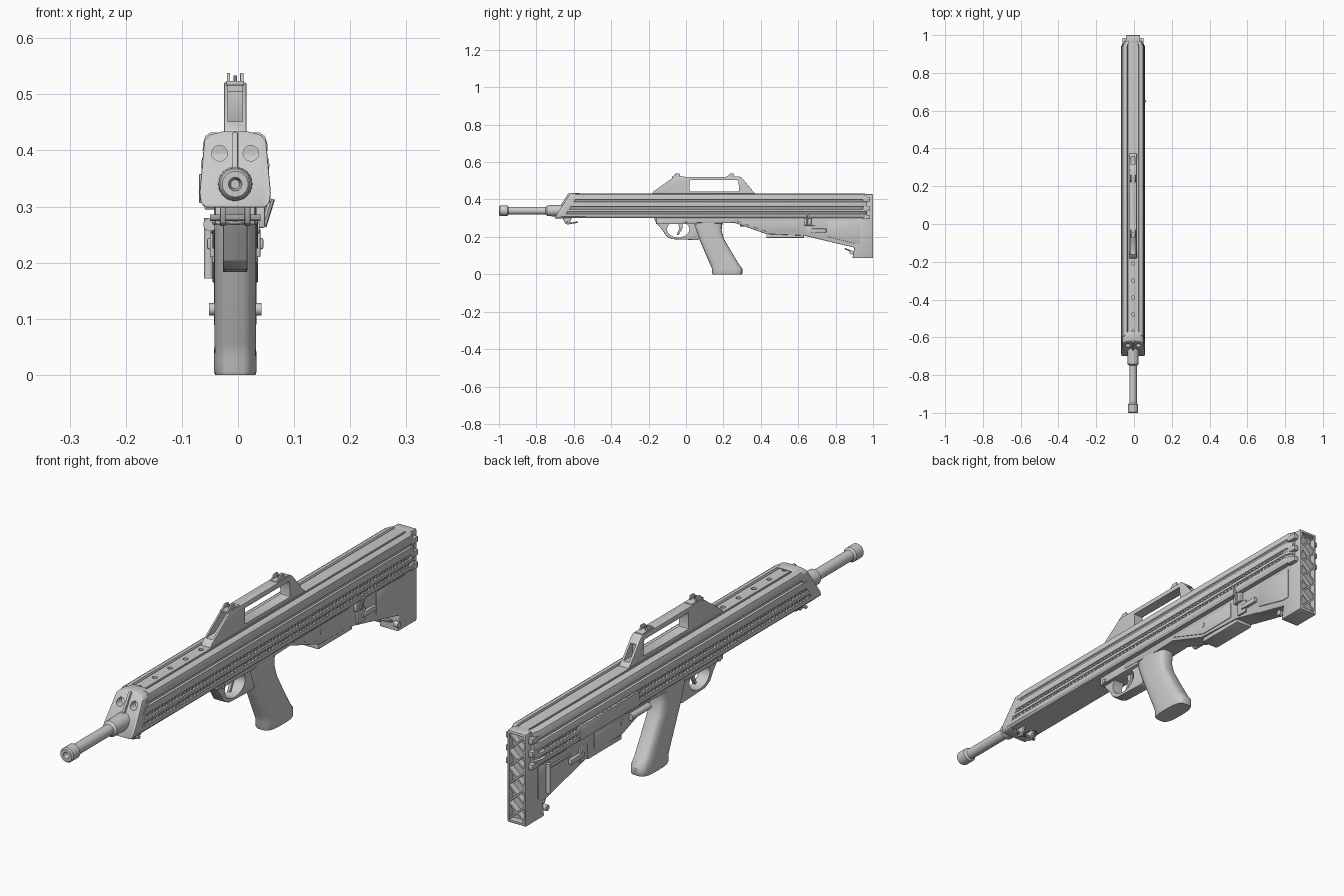
import bpy, bmesh, math
from mathutils import Vector, Matrix

if "Cube" in bpy.data.objects:
    bpy.data.objects.remove(bpy.data.objects["Cube"])

CX = -0.005  # centre line of the model


def finish(name, bm, angle=35):
    bmesh.ops.recalc_face_normals(bm, faces=bm.faces)
    me = bpy.data.meshes.new(name)
    bm.to_mesh(me)
    bm.free()
    me.shade_smooth()
    me.set_sharp_from_angle(angle=math.radians(angle))
    ob = bpy.data.objects.new(name, me)
    bpy.context.collection.objects.link(ob)
    return ob


def loft(name, rings, bevel=0, segs=2, closed=False):
    """Skin rings of equal vertex count; cap the ends unless closed."""
    bm = bmesh.new()
    vs = [[bm.verts.new(p) for p in r] for r in rings]
    n = len(rings[0])
    pairs = list(zip(vs, vs[1:])) + ([(vs[-1], vs[0])] if closed else [])
    for a, b in pairs:
        for i in range(n):
            j = (i + 1) % n
            bm.faces.new((a[i], a[j], b[j], b[i]))
    if not closed:
        bm.faces.new(vs[0])
        bm.faces.new(vs[-1])
    bmesh.ops.recalc_face_normals(bm, faces=bm.faces)
    if bevel:
        es = [e for e in bm.edges if e.calc_face_angle(0) > 0.5]
        bmesh.ops.bevel(bm, geom=es, offset=bevel, segments=segs, affect='EDGES', profile=0.5)
    return finish(name, bm)


def prism(name, pts, x0, x1, bevel=0.003):
    """Side outline (y, z) extruded across x, relative to the centre line."""
    return loft(name, [[(CX + x, y, z) for y, z in pts] for x in (x0, x1)], bevel)


def box(name, x, y, z, bevel=0.0015):
    return prism(name, [(y[0], z[0]), (y[1], z[0]), (y[1], z[1]), (y[0], z[1])], x[0], x[1], bevel)


def rod(name, a, b, r, n=16, r2=None):
    a, b = Vector((a[0] + CX, *a[1:])), Vector((b[0] + CX, *b[1:]))
    bm = bmesh.new()
    m = Matrix.Translation((a + b) / 2) @ (b - a).to_track_quat('Z', 'Y').to_matrix().to_4x4()
    bmesh.ops.create_cone(bm, cap_ends=True, segments=n, radius1=r, radius2=r if r2 is None else r2,
                          depth=(b - a).length, matrix=m)
    return finish(name, bm)


def turned(name, prof, z, n=24):
    """Profile of (y, radius) spun around the bore axis."""
    return loft(name, [[(CX + r * math.cos(2 * math.pi * i / n), y, z + r * math.sin(2 * math.pi * i / n))
                        for i in range(n)] for y, r in prof])


def cut(ob, cutters):
    for c in cutters:
        c.hide_render = True
        m = ob.modifiers.new('cut', 'BOOLEAN')
        m.operation, m.solver, m.object = 'DIFFERENCE', 'EXACT', c
    dg = bpy.context.evaluated_depsgraph_get()
    me = bpy.data.meshes.new_from_object(ob.evaluated_get(dg))
    ob.modifiers.clear()
    ob.data = me
    me.set_sharp_from_angle(angle=math.radians(35))
    for c in cutters:
        bpy.data.objects.remove(c)


def mirrored(half):
    return half + [(-x, z) for x, z in reversed(half)]


def slope(z):
    return -0.70 + max(0, z - 0.31) * 0.66


# Upper housing: grooved section swept along y, slanted nose, tapered tail
half = [(.022, .431), (.022, .425), (.028, .425), (.031, .432), (.044, .432), (.053, .426), (.057, .414),
        (.058, .400), (.053, .397), (.053, .390), (.059, .387), (.061, .375), (.060, .362), (.054, .359),
        (.054, .350), (.061, .347), (.062, .336), (.056, .333), (.056, .326), (.063, .323), (.062, .308),
        (.055, .300)]
sec = mirrored(half)
housing = loft('upper_housing', [[(CX + x, slope(z) + .03, z) for x, z in sec],
                                 [(CX + x, .94, z) for x, z in sec],
                                 [(CX + x * .8, .968, z - .002) for x, z in sec]])
cut(housing, [rod('vent_cutter', (0, y, .415), (0, y, .45), .009)
              for y in (-.57, -.48, -.39, -.30, -.21)])

# Nose cap with two round openings and a centre ridge
cap = mirrored([(.022, .434), (.046, .428), (.055, .418), (.0635, .325), (.061, .306), (.052, .298)])
nose = loft('nose_cap', [[(CX + x, slope(z) + d, z) for x, z in cap] for d in (0, .05)], .003)
cut(nose, [rod('eye_cutter', (s * .028, -.75, .395), (s * .028, -.615, .395), .014) for s in (-1, 1)])
prism('nose_ridge', [(-.672, .365), (-.63, .432), (-.61, .432), (-.65, .365)], -.005, .005, .002)

# Fine serrations in the lower side grooves
for s in (-1, 1):
    for k, (xx, z) in enumerate(((.0565, .3545), (.058, .3295))):
        rib = box('groove_serrations', (s * xx - .003, s * xx + .003), (-.63, -.62), (z - .004, z + .004), 0)
        arr = rib.modifiers.new('repeat', 'ARRAY')
        arr.use_relative_offset, arr.use_constant_offset = False, True
        arr.constant_offset_displace = (0, .02, 0)
        arr.count = 78

# Barrel with collar, muzzle flare and bore
turned('barrel', [(-.97, .008), (-1.0, .012), (-1.0, .023), (-.995, .027), (-.955, .027), (-.948, .020),
                  (-.75, .020), (-.742, .029), (-.66, .031)], .34)

# Carrying handle with sight blocks
handle = prism('carry_handle', [(-.185, .425), (-.175, .442), (-.07, .517), (-.055, .521), (.29, .521), (.302, .512),
                                (.36, .442), (.38, .425)], -.020, .020, .002)
cut(handle, [prism('grip_window', [(.02, .443), (.285, .443), (.28, .503), (.02, .503)], -.05, .05, .004),
             prism('rear_slot', [(.305, .445), (.42, .445), (.42, .53), (.305, .492)], -.011, .011, 0),
             prism('front_slot', [(-.2, .452), (-.11, .452), (-.03, .505), (-.03, .55), (-.2, .55)],
                   -.013, .013, 0)])
for y in (-.075, .215):
    box('sight_base', (-.016, .016), (y, y + .07), (.516, .524))
    for s in (-1, 1):
        prism('sight_ear', [(y + .005, .522), (y + .02, .538), (y + .04, .538), (y + .045, .522)],
              s * .012 - .003, s * .012 + .003, .001)
    rod('sight_post', (0, y + .03, .522), (0, y + .03, .534), .003, 8)

# Lower stock and butt, with a recessed rear
stock = prism('lower_stock', [(-.02, .31), (-.02, .278), (.16, .272), (.26, .275), (.43, .215), (.63, .207),
                              (.90, .143), (.89, .087), (1.0, .087), (1.0, .428), (.955, .43), (.945, .31)],
              -.038, .038, .004)
cut(stock, [box('butt_recess', (-.031, .031), (.975, 1.05), (.097, .418), 0)])

# Crossed ribs in the butt recess
cell = .321 / 5
for i in range(5):
    z = .097 + i * cell
    for s in (-1, 1):
        loft('butt_rib', [[(CX - s * .031, y, z + d) for y, d in ((.97, 0), (.998, 0), (.998, .008), (.97, .008))],
                          [(CX + s * .031, y, z + cell - .008 + d)
                           for y, d in ((.97, 0), (.998, 0), (.998, .008), (.97, .008))]])

# Hooks and panels on both flanks
for s in (-1, 1):
    def flank(name, x, y, z, bevel=.0015):
        return box(name, sorted((s * x[0], s * x[1])), y, z, bevel)
    for z in (.40, .352, .305):
        flank('tail_hook', (.036, .055), (.945, .985), (z - .010, z + .010))
    xs = sorted((s * .036, s * .0405))
    prism('stock_panel', [(.76, .285), (.93, .285), (.93, .165), (.90, .165), (.76, .20)], *xs, .0015)
    prism('receiver_panel', [(.27, .285), (.60, .285), (.60, .225), (.44, .225)], *xs, .0015)
    flank('latch_plate', (.036, .045), (.645, .69), (.21, .26))
    flank('latch_bar', (.036, .050), (.67, .75), (.224, .244), .003)
    rod('stock_pin', (s * .036, .44, .262), (s * .043, .44, .262), .010)
    rod('rear_sling_stud', (s * .030, .885, .117), (s * .047, .885, .117), .011)

# Magazine well cover under the stock
box('magazine_plate', (-.034, .034), (.43, .63), (.195, .213), .003)

# Right side lever
rod('side_lever', (.050, .65, .265), (.065, .65, .314), .006, 8)
box('lever_base', (.035, .053), (.63, .67), (.262, .300), .003)

# Left side cover, knob and folding bolt
box('ejection_cover', (-.0645, -.05), (.37, .72), (.306, .358), .002)
rod('left_knob', (-.045, .29, .268), (-.045, .40, .268), .012)
rod('upright_bolt', (-.047, .88, .172), (-.047, .88, .28), .009)
rod('bolt_arm', (-.045, .88, .262), (-.045, .75, .262), .005, 8)

# Trigger housing with round opening and trigger
guard = prism('trigger_guard', [(-.175, .305), (-.16, .275), (-.125, .235), (-.105, .203), (-.075, .188), (.06, .183),
                                (.11, .21), (.11, .305)], -.022, .022, .003)
cut(guard, [prism('finger_hole', [(-.042 + .06 * math.cos(t * math.pi / 12), .241 + .044 * math.sin(t * math.pi / 12))
                                  for t in range(24)], -.06, .06, 0)])
prism('trigger', [(-.045, .29), (-.035, .245), (-.05, .212), (-.04, .209), (-.02, .245), (-.015, .29)],
      -.006, .006, .002)
rod('guard_pin', (-.04, -.135, .277), (.04, -.135, .277), .009)
box('guard_mount', (-.036, .036), (-.16, .06), (.268, .302), .004)

# Pistol grip: rounded-rectangle sections leaning rearward
rings = []
for z, y0, y1, w in ((.0, .142, .298, .036), (.006, .139, .301, .038), (.03, .139, .301, .038),
                     (.055, .128, .282, .037), (.12, .100, .243, .037), (.19, .070, .203, .037),
                     (.235, .052, .190, .037), (.265, .042, .194, .037), (.30, .030, .21, .037)):
    ring = []
    for i in range(32):
        c, s = math.cos(i * math.pi / 16), math.sin(i * math.pi / 16)
        ring.append((CX + w * math.copysign(abs(c) ** .55, c),
                     (y0 + y1) / 2 + (y1 - y0) / 2 * math.copysign(abs(s) ** .7, s), z))
    rings.append(ring)
grip = loft('pistol_grip', rings)


# Sling loops
def loop(name, c, r, t, tilt):
    rot = Matrix.Rotation(tilt, 3, 'X')
    ring = []
    for i in range(20):
        a = i * math.pi / 10
        ring.append([Vector(c) + rot @ Vector(((r + t * math.cos(b)) * math.cos(a), (r + t * math.cos(b)) * math.sin(a),
                                               t * math.sin(b))) for b in (k * math.pi / 4 for k in range(8))])
    return loft(name, ring, closed=True)


loop('front_sling_loop', (CX, -.605, .275), .024, .004, .15)
rod('front_sling_bar', (-.045, -.635, .280), (.045, -.635, .280), .006, 10)
for s in (-1, 1):
    prism('front_sling_lug', [(-.66, .302), (-.645, .27), (-.625, .265), (-.61, .302)],
          s * .022 - .005, s * .022 + .005, .002)
loop('rear_sling_loop', (CX, .872, .128), .022, .004, -.4)
